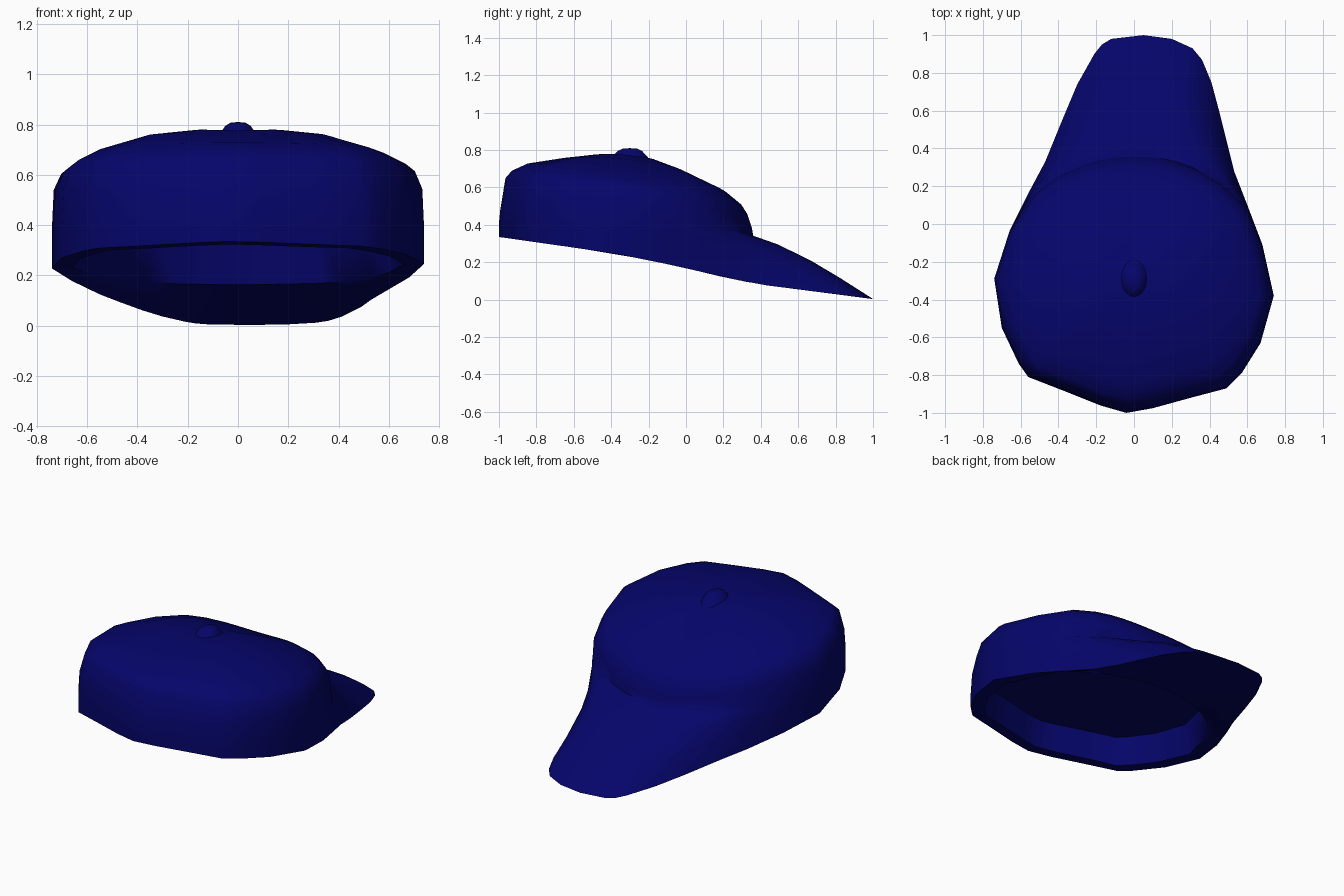
import bpy
import bmesh
from math import atan2, cos, hypot, pi, radians, sin
from mathutils import Vector

default = bpy.data.objects.get("Cube")
if default:
    bpy.data.objects.remove(default, do_unlink=True)

# Single navy cloth colour
navy = bpy.data.materials.new("navy cloth")
navy.use_nodes = True
navy.diffuse_color = (0.0015, 0.0015, 0.145, 1)
shader = navy.node_tree.nodes["Principled BSDF"]
shader.inputs["Base Color"].default_value = navy.diffuse_color
shader.inputs["Roughness"].default_value = 0.8

POLE = Vector((0, -0.3))

# Outer edge of the whole cap, anticlockwise from its left side
OUTLINE = [
    (0.74, -0.38), (0.68, -0.11), (0.6, 0.1), (0.53, 0.28), (0.49, 0.44),
    (0.45, 0.6), (0.41, 0.75), (0.36, 0.87), (0.31, 0.93), (0.2, 0.98),
    (0.05, 1), (-0.12, 0.98), (-0.17, 0.95), (-0.21, 0.9), (-0.3, 0.74),
    (-0.38, 0.55), (-0.47, 0.33), (-0.55, 0.18), (-0.66, -0.04),
    (-0.74, -0.29), (-0.7, -0.55), (-0.61, -0.74), (-0.56, -0.81),
    (-0.38, -0.88), (-0.18, -0.96), (-0.04, -1), (0.1, -0.975),
    (0.3, -0.92), (0.49, -0.87), (0.57, -0.79), (0.67, -0.63),
]

# Lower edge height along the cap: (y, z)
EDGE = [(-1, 0.335), (-0.4, 0.25), (0, 0.17), (0.2, 0.12), (0.4, 0.08),
        (0.6, 0.055), (1, 0.003)]

# Crown rings: share of the radius, then height at back, side and front
CROWN = [
    (0.25, 0.777, 0.772, 0.73),
    (0.5, 0.758, 0.748, 0.66),
    (0.78, 0.728, 0.68, 0.575),
    (0.9, 0.69, 0.635, 0.51),
    (0.95, 0.65, 0.605, 0.46),
    (0.99, 0.48, 0.54, 0.38),
    (1, 0.41, 0.38, 0.34),
]
BAND = 0.08


def edge_height(y):
    for (a, low), (b, high) in zip(EDGE, EDGE[1:]):
        if y <= b:
            return low + (high - low) * (y - a) / (b - a)
    return EDGE[-1][1]


def blend(back, side, front, s):
    """Pass through the back, side and front heights as s goes from -1 to 1."""
    return side + s * (front - back) / 2 + s * s * ((front + back) / 2 - side)


def crown_base(rim):
    """Point where the crown wall meets the brim on the spoke to rim."""
    spoke = rim - POLE
    if rim.y < -0.2:
        return rim
    angle = atan2(spoke.y, spoke.x)
    radius = 1 / hypot(cos(angle) / 0.74, sin(angle) / 0.66)
    return POLE + spoke.normalized() * min(radius, spoke.length)


def raised(flat, z):
    return Vector((flat.x, flat.y, z))


def ceiling_point(flat):
    """Inner ceiling, tilted along with the lower edge."""
    return raised(flat, 0.42 - 0.12 * (flat.y - POLE.y))


def spoke_points(rim):
    """Section of the cap from the top, round the edge, to the inner ceiling."""
    base = crown_base(rim)
    outward = (base - POLE).normalized()
    s = outward.y
    forward = max(s, 0)
    diagonal = abs(outward.x) * forward
    points = []
    for share, back, side, front in CROWN:
        fullness = 0.1 * diagonal * diagonal * share
        points.append(raised(POLE.lerp(base, share),
                             blend(back, side, front, s) + fullness))
    # Upper side of the brim, arched across its width
    top = points[-1]
    end = raised(rim, edge_height(rim.y))
    for t in (0.25, 0.5, 0.75, 0.96):
        bulge = (0.08 * forward + 0.4 * diagonal) * t * (1 - t)
        points.append(top.lerp(end, t) + Vector((0, 0, bulge)))
    points.append(end)
    # Underside of the brim, then the inner band and ceiling
    lip = base - outward * BAND
    low = raised(lip, edge_height(lip.y) + 0.06 * forward)
    points += [end.lerp(low, 0.5), low]
    points += [ceiling_point(POLE.lerp(lip, share)) for share in (0.96, 0.5)]
    return points


def revolve(name, top, sections, bottom=None):
    """Skin a ring of sections, closed by a fan at the top and the bottom."""
    bm = bmesh.new()
    first = bm.verts.new(top)
    last = bm.verts.new(bottom) if bottom else None
    rows = [[bm.verts.new(p) for p in section] for section in sections]
    for here, after in zip(rows, rows[1:] + rows[:1]):
        bm.faces.new((first, here[0], after[0]))
        for k in range(len(here) - 1):
            bm.faces.new((here[k], here[k + 1], after[k + 1], after[k]))
        if last:
            bm.faces.new((here[-1], last, after[-1]))
    mesh = bpy.data.meshes.new(name)
    bm.to_mesh(mesh)
    bm.free()
    mesh.materials.append(navy)
    obj = bpy.data.objects.new(name, mesh)
    bpy.context.collection.objects.link(obj)
    bpy.ops.object.select_all(action="DESELECT")
    obj.select_set(True)
    bpy.context.view_layer.objects.active = obj
    bpy.ops.object.shade_smooth_by_angle(angle=radians(60))


# Crown, brim and inner band
revolve("crown_and_brim", (POLE.x, POLE.y, 0.77),
        [spoke_points(Vector(rim)) for rim in OUTLINE],
        ceiling_point(POLE))

# Soft button on the top, flaring into the crown
BUTTON = [(0.03, 0.807), (0.05, 0.795), (0.062, 0.778), (0.085, 0.745)]
SIDES = 20
turns = [2 * pi * i / SIDES for i in range(SIDES)]
revolve("top_button", (POLE.x, POLE.y, 0.81),
        [[(r * cos(a), POLE.y + 1.3 * r * sin(a), z) for r, z in BUTTON]
         for a in turns])
